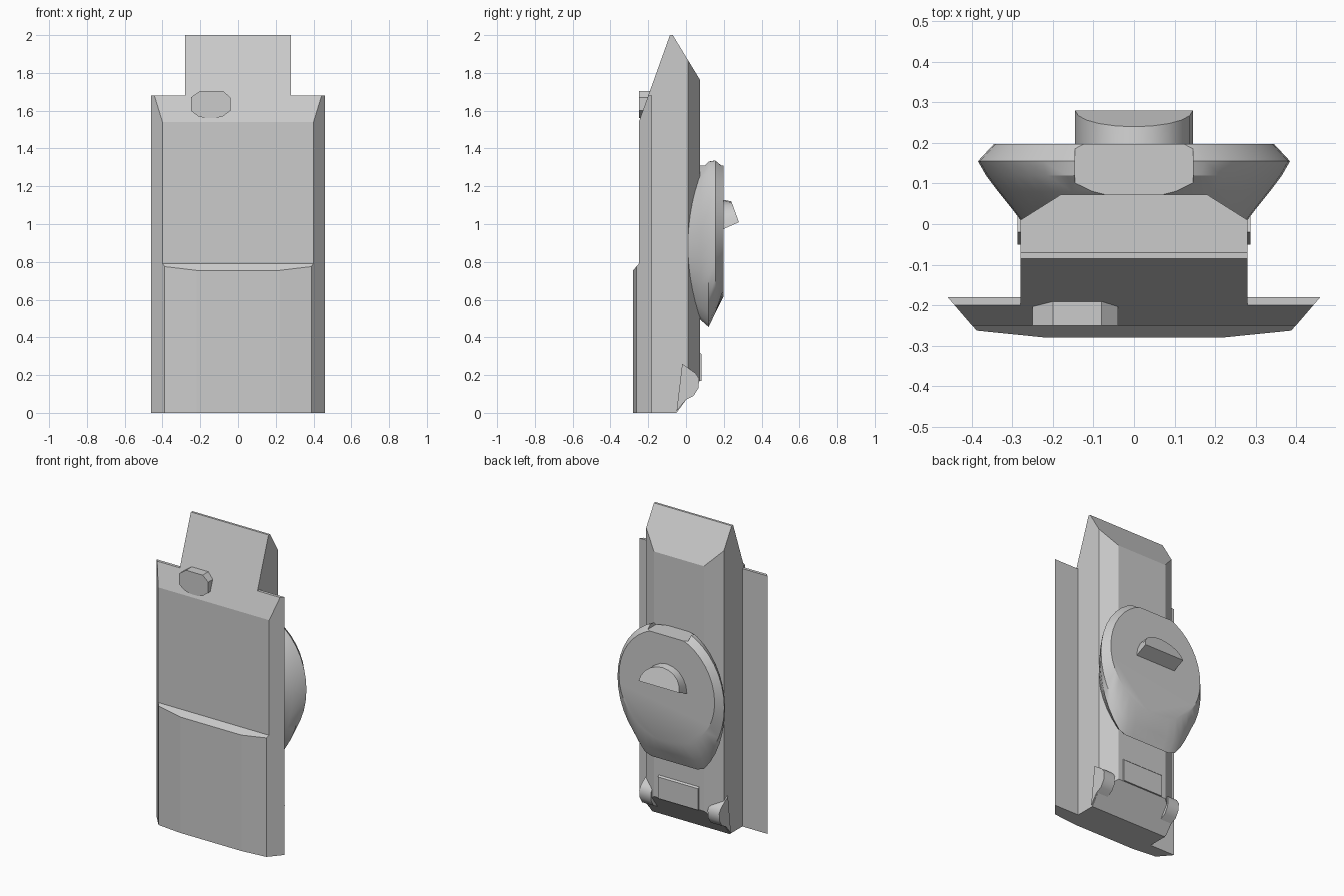
import bpy, bmesh, math
from mathutils import Vector

if "Cube" in bpy.data.objects:
    bpy.data.objects.remove(bpy.data.objects["Cube"])


def finish(name, bm, smooth=None):
    bmesh.ops.recalc_face_normals(bm, faces=bm.faces[:])
    me = bpy.data.meshes.new(name)
    bm.to_mesh(me)
    bm.free()
    ob = bpy.data.objects.new(name, me)
    bpy.context.collection.objects.link(ob)
    if smooth:
        shade(ob, smooth)
    return ob


def activate(ob):
    bpy.ops.object.select_all(action='DESELECT')
    ob.select_set(True)
    bpy.context.view_layer.objects.active = ob


def shade(ob, deg):
    activate(ob)
    bpy.ops.object.shade_smooth_by_angle(angle=math.radians(deg))


def loft(rings):
    """Closed solid through rings of equal point count."""
    bm = bmesh.new()
    vs = [[bm.verts.new(p) for p in r] for r in rings]
    n = len(rings[0])
    for a, b in zip(vs, vs[1:]):
        for i in range(n):
            j = (i + 1) % n
            bm.faces.new((a[i], a[j], b[j], b[i]))
    bm.faces.new(vs[0])
    bm.faces.new(vs[-1])
    return bm


def mirrored(half):
    return half + [(-x, y) for x, y in reversed(half)]


def column(half, z0, z1, cuts):
    """Vertical prism from a half plan, trimmed by side-view lines (y, z)."""
    plan = mirrored(half)
    bm = loft([[(x, y, z) for x, y in plan] for z in (z0, z1)])
    for (ya, za), (yb, zb), side in cuts:
        n = Vector((0, -(zb - za), yb - ya)) * side
        r = bmesh.ops.bisect_plane(bm, geom=bm.verts[:] + bm.edges[:] + bm.faces[:],
                                   plane_co=(0, ya, za), plane_no=n, clear_outer=True)
        edges = [e for e in r['geom_cut'] if isinstance(e, bmesh.types.BMEdge)]
        bmesh.ops.holes_fill(bm, edges=edges, sides=0)
    return bm


# Rear body and front plates share the same sloped top front
slope = ((-0.25, 1.54), (-0.085, 2.0), 1)
finish("rear_body", column([(0.28, -0.25), (0.28, 0.01), (0.18, 0.073)], 0, 2.0,
       [slope, ((-0.07, 2.0), (0.073, 1.765), 1), ((0.073, 0.17), (-0.05, 0), 1)]))
finish("front_plate", column([(0.40, -0.25), (0.46, -0.18)], 0, 1.68, [slope]))
finish("lower_front_plate", column([(0.22, -0.28), (0.388, -0.263), (0.46, -0.18)],
       0, 0.79, [((-0.28, 0.755), (-0.25, 0.79), 1)]))

# Eight-sided button on the sloped front
octagon = [(-0.25, 1.60), (-0.21, 1.57), (-0.17, 1.56), (-0.12, 1.56), (-0.08, 1.57), (-0.04, 1.60),
           (-0.04, 1.67), (-0.08, 1.705), (-0.20, 1.705), (-0.25, 1.67)]
finish("front_button", loft([[(x, y, z) for x, z in octagon] for y in (-0.25, -0.19)]))


# Dish on the back: rounded top, wider clipped bottom
def dish_ring(y, rx, cz, up, down, zmin):
    pts = []
    for i in range(40):
        t = math.tau * i / 40
        s = math.sin(t)
        pts.append((rx * math.cos(t), y, max(zmin, cz + s * (up if s > 0 else down))))
    return pts


dish = finish("back_dish", loft([dish_ring(*r) for r in (
    (-0.01, 0.265, 0.88, 0.33, 0.33, 0.55),
    (0.03, 0.295, 0.89, 0.38, 0.40, 0.53),
    (0.08, 0.335, 0.90, 0.43, 0.48, 0.49),
    (0.12, 0.365, 0.91, 0.46, 0.54, 0.455),
    (0.155, 0.385, 0.93, 0.44, 0.46, 0.53),
    (0.198, 0.345, 0.965, 0.37, 0.35, 0.60))]))

# Notch in the dish's top rim
bm = bmesh.new()
bmesh.ops.create_cube(bm, size=1)
for v in bm.verts:
    v.co = (v.co.x * 0.29, v.co.y * 0.3 + 0.20, v.co.z * 0.2 + 1.41)
cutter = finish("notch_cutter", bm)
cutter.hide_render = True
mod = dish.modifiers.new("notch", 'BOOLEAN')
mod.operation, mod.solver, mod.object = 'DIFFERENCE', 'EXACT', cutter
activate(dish)
bpy.ops.object.modifier_apply(modifier=mod.name)
bpy.data.objects.remove(cutter)
shade(dish, 28)

# Half-round knob on the dish
arch = [(0.145 * math.cos(math.pi * i / 10), math.sin(math.pi * i / 10)) for i in range(11)]
finish("dish_knob", loft([[(x, 0.19, 0.97 + 0.16 * s) for x, s in arch],
                          [(x, 0.28 - 0.04 * s, 1.01 + 0.11 * s) for x, s in arch]]), 30)

# Raised strip below the dish
strip = [(0.06, 0.17), (0.083, 0.17), (0.083, 0.31), (0.06, 0.33)]
finish("back_strip", loft([[(x, y, z) for y, z in strip] for x in (-0.145, 0.145)]))

# Rounded feet on the lower back corners
foot = [(-0.05, 0.01), (0.0, 0.07), (0.04, 0.09), (0.065, 0.13), (0.07, 0.18),
        (0.05, 0.21), (-0.02, 0.26)]
for side, label in ((1, "right"), (-1, "left")):
    finish(label + "_foot", loft([[(side * x, y, z) for y, z in foot]
                                  for x in (0.205, 0.288)]), 40)
